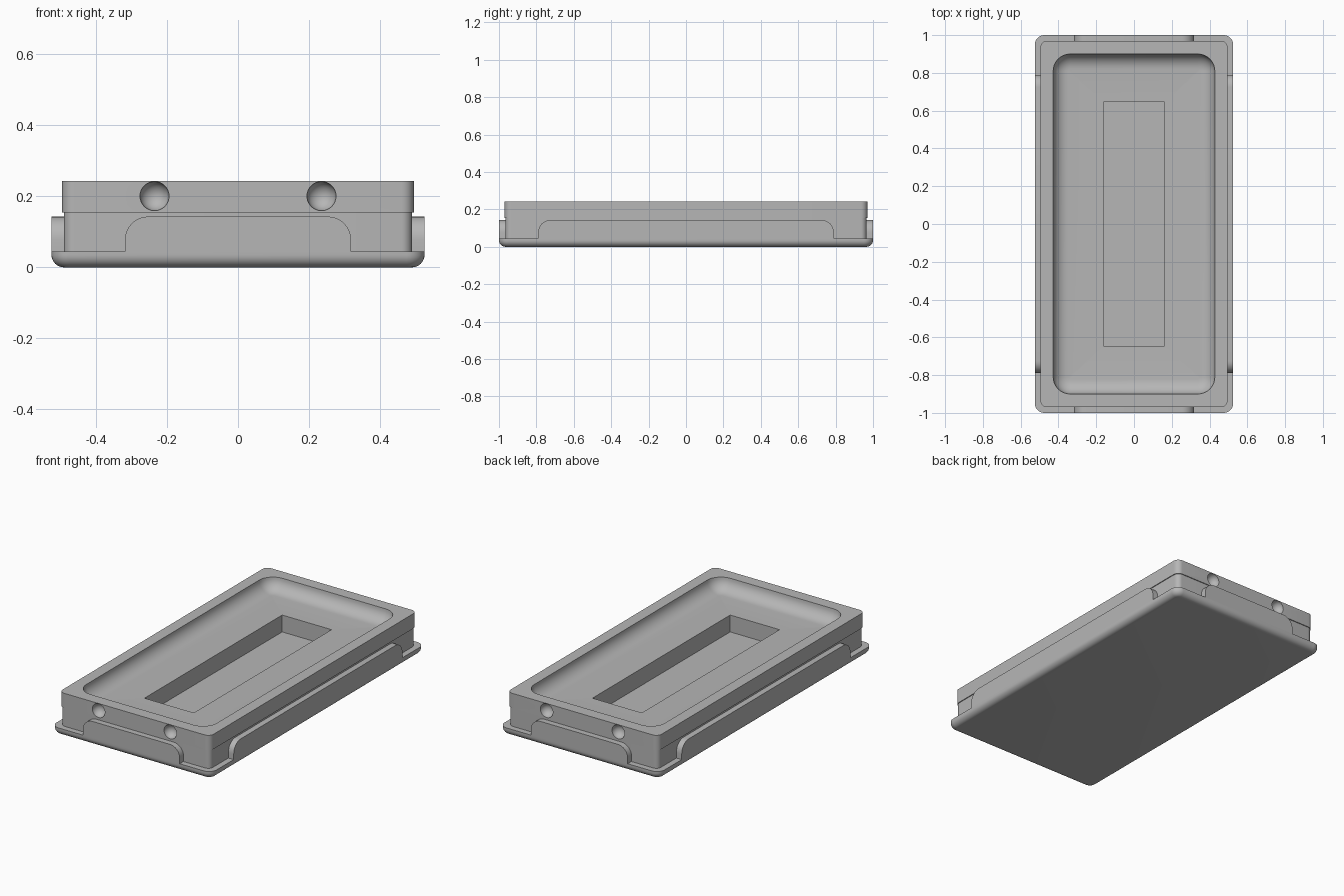
import bpy
import bmesh
from math import sin, cos, pi, radians

cube = bpy.data.objects.get("Cube")
if cube:
    bpy.data.objects.remove(cube, do_unlink=True)

GREY = (0.47, 0.47, 0.47, 1)
grey = bpy.data.materials.new("plain grey")
grey.use_nodes = True
grey.diffuse_color = GREY
grey.node_tree.nodes["Principled BSDF"].inputs["Base Color"].default_value = GREY

STEPS = 8  # segments in each quarter round


def add_object(name, bm):
    bmesh.ops.remove_doubles(bm, verts=bm.verts, dist=0.0001)
    bmesh.ops.recalc_face_normals(bm, faces=bm.faces)
    mesh = bpy.data.meshes.new(name)
    bm.to_mesh(mesh)
    bm.free()
    mesh.materials.append(grey)
    obj = bpy.data.objects.new(name, mesh)
    bpy.context.collection.objects.link(obj)
    return obj


def smooth(obj):
    bpy.ops.object.select_all(action='DESELECT')
    obj.select_set(True)
    bpy.context.view_layer.objects.active = obj
    bpy.ops.object.shade_smooth_by_angle(angle=radians(30))


def rounded_rect(hx, hy, r):
    points = []
    for k, (sx, sy) in enumerate([(1, 1), (-1, 1), (-1, -1), (1, -1)]):
        for i in range(STEPS + 1):
            a = (k + i / STEPS) * pi / 2
            points.append((sx * (hx - r) + r * cos(a), sy * (hy - r) + r * sin(a)))
    return points


def loft(name, rings):
    """Closed solid through a stack of (half x, half y, corner radius, z)."""
    bm = bmesh.new()
    loops = [[bm.verts.new((x, y, z)) for x, y in rounded_rect(hx, hy, r)]
             for hx, hy, r, z in rings]
    for low, high in zip(loops, loops[1:]):
        for i in range(len(low)):
            j = (i + 1) % len(low)
            bm.faces.new((low[i], low[j], high[j], high[i]))
    bm.faces.new(loops[0][::-1])
    bm.faces.new(loops[-1])
    return add_object(name, bm)


# Base plate with a rounded lower edge
HX, HY, BASE_Z, FILLET = 0.525, 1.0, 0.045, 0.035
base = []
for i in range(STEPS + 1):
    a = i / STEPS * pi / 2
    d = FILLET * (1 - sin(a))
    base.append((HX - d, HY - d, 0.05 - d, FILLET * (1 - cos(a))))
base.append((HX, HY, 0.05, BASE_Z))
smooth(loft("base_plate", base))

# Tray body: stepped wall, rim, scooped recess and rectangular pocket
TOP, FLOOR, SCOOP = 0.243, 0.17, 0.08
rings = [(0.49, 0.965, 0.03, 0.03), (0.49, 0.965, 0.03, 0.155),
         (0.495, 0.97, 0.035, 0.155), (0.495, 0.97, 0.035, TOP)]
for i in range(STEPS + 1):
    a = i / STEPS * pi / 2
    d = SCOOP * (1 - cos(a))
    rings.append((0.428 - d, 0.9 - d, 0.09 - d, TOP - (TOP - FLOOR) * sin(a)))
rings += [(0.162, 0.645, 0, FLOOR), (0.162, 0.645, 0, 0.07)]
body = loft("tray_body", rings)

# Round dimples in both end walls
for sy in (-1, 1):
    for sx in (-1, 1):
        bm = bmesh.new()
        bmesh.ops.create_uvsphere(bm, u_segments=32, v_segments=16, radius=0.041)
        cutter = add_object("dimple_cutter", bm)
        cutter.location = (sx * 0.235, sy * 0.97, 0.2005)
        cutter.hide_render = True
        smooth(cutter)
        cut = body.modifiers.new("dimple", 'BOOLEAN')
        cut.operation = 'DIFFERENCE'
        cut.solver = 'EXACT'
        cut.object = cutter
        bpy.context.view_layer.objects.active = body
        bpy.ops.object.modifier_apply(modifier=cut.name)
        bpy.data.objects.remove(cutter, do_unlink=True)
smooth(body)


# Raised panels with rounded upper corners, one on each wall
def panel(name, half, inner, outer, turn):
    r, top = 0.065, 0.143
    outline = [(half, BASE_Z)]
    for side in (1, -1):
        for i in range(STEPS + 1):
            a = i / STEPS * pi / 2
            a = a if side > 0 else pi / 2 + a
            outline.append((side * (half - r) + r * cos(a), top - r + r * sin(a)))
    outline.append((-half, BASE_Z))
    bm = bmesh.new()
    face = bm.faces.new([bm.verts.new((u, -outer, z)) for u, z in outline])
    grown = bmesh.ops.extrude_face_region(bm, geom=[face])["geom"]
    verts = [g for g in grown if isinstance(g, bmesh.types.BMVert)]
    bmesh.ops.translate(bm, verts=verts, vec=(0, outer - inner, 0))
    obj = add_object(name, bm)
    obj.rotation_euler.z = turn
    smooth(obj)


panel("front_panel", 0.318, 0.95, HY, 0)
panel("back_panel", 0.318, 0.95, HY, pi)
panel("left_panel", 0.79, 0.475, HX, pi / 2)
panel("right_panel", 0.79, 0.475, HX, -pi / 2)
